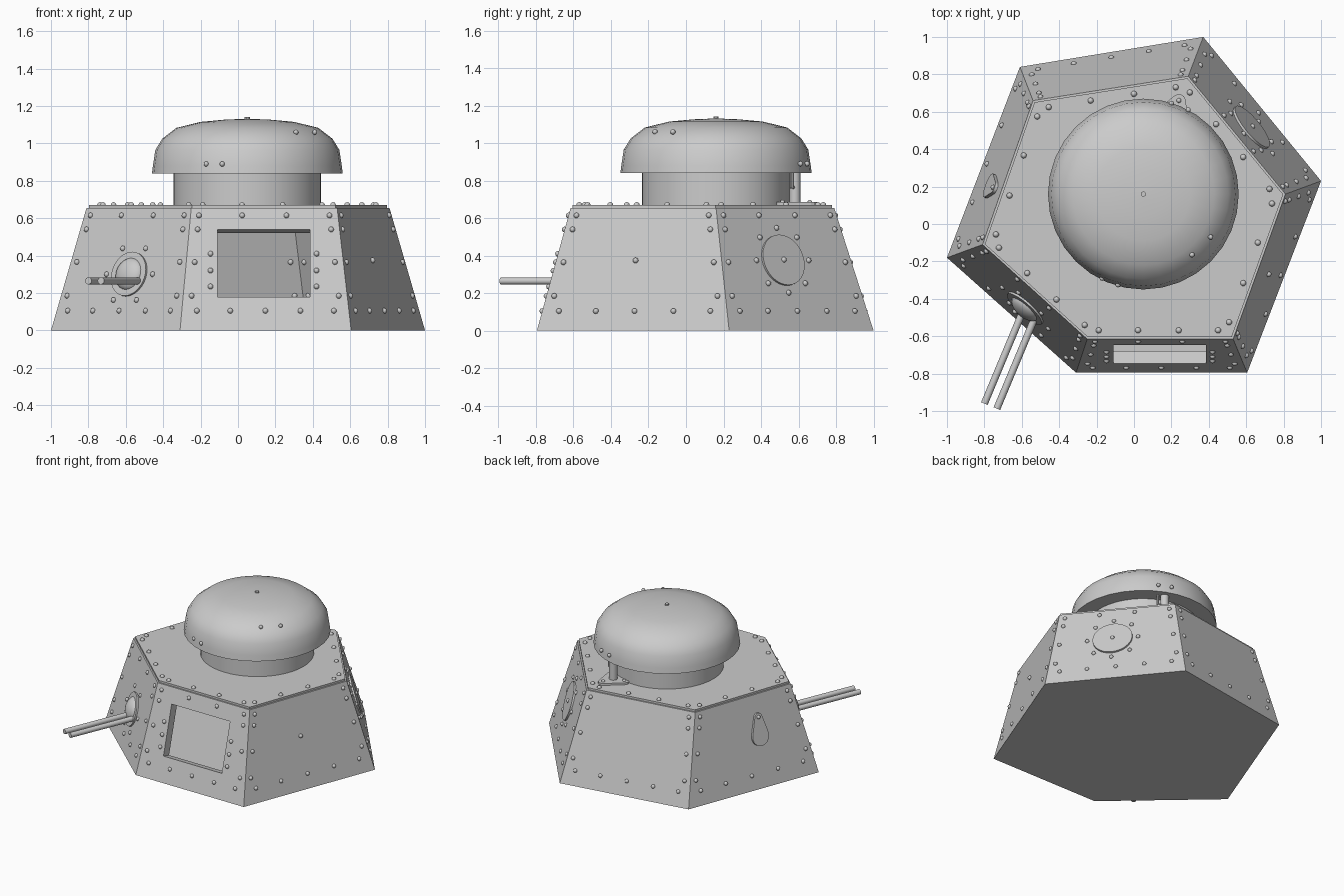
import bpy, bmesh, math
from mathutils import Vector as V

if "Cube" in bpy.data.objects:
    bpy.data.objects.remove(bpy.data.objects["Cube"])

BASE = [(-1, -.18), (-.31, -.795), (.605, -.795), (1, .23), (.37, 1), (-.61, .84)]
TOP = [(-.81, -.11), (-.25, -.615), (.53, -.615), (.81, .16), (.29, .79), (-.54, .66)]
H = .655
DC = V((.05, .16, 0))  # dome axis


def make(name, verts, faces, smooth=False):
    me = bpy.data.meshes.new(name)
    me.from_pydata([tuple(v) for v in verts], [], faces)
    ob = bpy.data.objects.new(name, me)
    bpy.context.collection.objects.link(ob)
    if smooth:
        bpy.ops.object.select_all(action='DESELECT')
        ob.select_set(True)
        bpy.context.view_layer.objects.active = ob
        bpy.ops.object.shade_smooth_by_angle(angle=math.radians(35))
    return ob


def prism(name, lower, upper, smooth=False):
    n = len(lower)
    faces = [(i, (i + 1) % n, n + (i + 1) % n, n + i) for i in range(n)]
    return make(name, lower + upper, faces + [tuple(range(n))[::-1], tuple(range(n, 2 * n))], smooth)


def rod(name, a, b, r, n=16):
    a, b = V(a), V(b)
    q = (b - a).to_track_quat('Z', 'Y')
    ring = [q @ V((r * math.cos(k * math.tau / n), r * math.sin(k * math.tau / n), 0)) for k in range(n)]
    return prism(name, [a + c for c in ring], [b + c for c in ring], True)


def lathe(name, profile, n):
    verts, faces = [], []
    for r, z in profile:
        verts += [DC + V((r * math.cos(k * math.tau / n), r * math.sin(k * math.tau / n), z)) for k in range(n)]
    for j in range(len(profile) - 1):
        for k in range(n):
            m = (k + 1) % n
            faces.append((j * n + k, j * n + m, j * n + n + m, j * n + n + k))
    last = (len(profile) - 1) * n
    faces += [tuple(range(n))[::-1], tuple(range(last, last + n))]
    return make(name, verts, faces, True)


def rivets(name, points, r=.015):
    me = bpy.data.meshes.new(name)
    bm = bmesh.new()
    for p in points:
        new = bmesh.ops.create_uvsphere(bm, u_segments=10, v_segments=6, radius=r)['verts']
        bmesh.ops.translate(bm, verts=new, vec=p)
    for f in bm.faces:
        f.smooth = True
    bm.to_mesh(me)
    bm.free()
    bpy.context.collection.objects.link(bpy.data.objects.new(name, me))


def corner(i, z):
    i %= 6
    return V((*BASE[i], 0)).lerp(V((*TOP[i], H)), z / H)


def wall(i, t, z):
    return corner(i, z).lerp(corner(i + 1, z), t)


def frame(i):
    """Along, up-slope and outward directions of a wall."""
    u = (corner(i + 1, 0) - corner(i, 0)).normalized()
    n = u.cross(wall(i, .5, H) - wall(i, .5, 0)).normalized()
    return u, n.cross(u), n


def ring_on(i, c, r, count):
    u, v, _ = frame(i)
    return [c + r * (u * math.cos(k * math.tau / count) + v * math.sin(k * math.tau / count))
            for k in range(count)]


# Hull shell with a framed opening in the front wall
fn = frame(1)[2]
y_at = lambda z: -.795 + .18 * z / H
hole = [V((x, y_at(z), z)) for x, z in ((-.11, .18), (.385, .18), (.385, .54), (-.11, .54))]
verts = [corner(i, 0) for i in range(6)] + [corner(i, H) for i in range(6)] + hole + [p - fn * .07 for p in hole]
faces = [(5, 4, 3, 2, 1, 0), (6, 7, 8, 9, 10, 11)]
faces += [(i, (i + 1) % 6, 6 + (i + 1) % 6, 6 + i) for i in range(6) if i != 1]
outer = [1, 2, 8, 7]
for k in range(4):
    m = (k + 1) % 4
    faces += [(outer[k], outer[m], 12 + m, 12 + k), (12 + k, 12 + m, 16 + m, 16 + k)]
make("hull_walls", verts, faces)

# Roof plate, slightly inset from the walls
mid = V((0, .05, 0))
roof = [mid + (V((*p, 0)) - mid) * .985 for p in TOP]
prism("roof_plate", [p + V((0, 0, .645)) for p in roof], [p + V((0, 0, .67)) for p in roof])

# Drum and domed cap
lathe("drum", [(.395, .65), (.395, .85)], 48)
lathe("dome_cap", [(.51, .84), (.505, .88), (.492, .965), (.455, 1.025), (.38, 1.083),
                   (.25, 1.115), (.12, 1.127), (.02, 1.131)], 32)
rod("dome_knob", DC + V((0, 0, 1.12)), DC + V((0, 0, 1.142)), .014, 10)
dome_pts = [(-.17, -.29, .89), (-.085, -.325, .89), (.31, -.165, 1.06), (.41, -.07, 1.06),
            (.29, .61, .89), (.20, .645, .89)]
rivets("dome_rivets", [V(p) for p in dome_pts], .014)

# Wall rivets: two edge columns plus bottom and top rows
pts = []
for i in range(6):
    for z in (.185, .365, .54, .615):
        d = .045 / (corner(i + 1, z) - corner(i, z)).length
        pts += [wall(i, d, z), wall(i, 1 - d, z)]
    pts += [wall(i, t, .105) for t in (.09, .29, .5, .71, .91)]
    if i in (0, 1, 3):
        pts += [wall(i, t, .615) for t in (.35, .65)]
pts += [wall(2, .48, .375)]
pts += [V((x, y_at(z), z)) for x in (-.147, .42) for z in (.235, .32, .41)]

# Round hatch on the back right wall
hc = wall(3, .47, .375)
hn = frame(3)[2]
rod("round_hatch", hc - hn * .01, hc + hn * .012, .14, 32)
pts += ring_on(3, hc, .18, 8) + [hc + hn * .012]

# Gun port, ball mount and twin barrels on the front left wall
gc = wall(0, .53, .3)
gu, gv, gn = frame(0)
rod("gun_port_ring", gc - gn * .01, gc + gn * .012, .122, 32)
pts += ring_on(0, gc, .165, 6)
bpy.ops.mesh.primitive_uv_sphere_add(segments=24, ring_count=12, radius=1, location=gc)
ball = bpy.context.object
ball.name = "gun_ball"
ball.rotation_euler = gn.to_track_quat('Z', 'Y').to_euler()
ball.scale = (.09, .09, .05)
bpy.ops.object.shade_smooth_by_angle()
aim = V((-.385, -.923, 0))
for side, end in (("left", (-.80, -.96, .265)), ("right", (-.733, -.987, .265))):
    rod(side + "_gun_barrel", V(end) - aim * .57, end, .019)
rivets("wall_rivets", pts)

# Teardrop flap on the left wall: small arc on top, large arc below
tc = wall(5, .61, .36)
tu, tv, tn = frame(5)
shape = []
for cy, r, a0, a1 in ((.14, .03, 15, 165), (0, .068, 165, 375)):
    for k in range(11):
        a = math.radians(a0 + (a1 - a0) * k / 10)
        shape.append(tc + tu * r * math.cos(a) + tv * (cy + r * math.sin(a)))
prism("teardrop_flap", [p - tn * .01 for p in shape], [p + tn * .012 for p in shape])
rivets("flap_pivot", [tc + tv * .14 + tn * .012], .014)

# Roof rivets along the inset edge
roof_in = [mid + (V((*p, 0)) - mid) * .93 + V((0, 0, .67)) for p in TOP]
rivets("roof_rivets", [roof_in[i].lerp(roof_in[(i + 1) % 6], t)
                       for i in range(6) for t in (.06, .35, .65, .94)], .016)

# Support post with a rounded triangular foot behind the drum
out = V((.19, .5, 0)).normalized()
side = V((-out.y, out.x, 0))
post = DC + out * .45
foot, bolts = [], []
for k in range(3):
    a = k * math.tau / 3
    c = post + (out * math.cos(a) + side * math.sin(a)) * .085
    bolts.append(c + V((0, 0, .685)))
    for j in range(5):
        b = a + math.radians(-60 + 30 * j)
        foot.append(c + (out * math.cos(b) + side * math.sin(b)) * .035)
prism("post_foot", [p + V((0, 0, .665)) for p in foot], [p + V((0, 0, .685)) for p in foot])
rivets("foot_bolts", bolts, .013)
rod("support_post", post + V((0, 0, .68)), post + V((0, 0, .845)), .03)
rod("post_handle", post - side * .05 + V((0, 0, .76)), post - side * .05 + V((0, 0, .845)), .01, 8)
rod("handle_arm", post + V((0, 0, .765)), post - side * .05 + V((0, 0, .765)), .01, 8)
